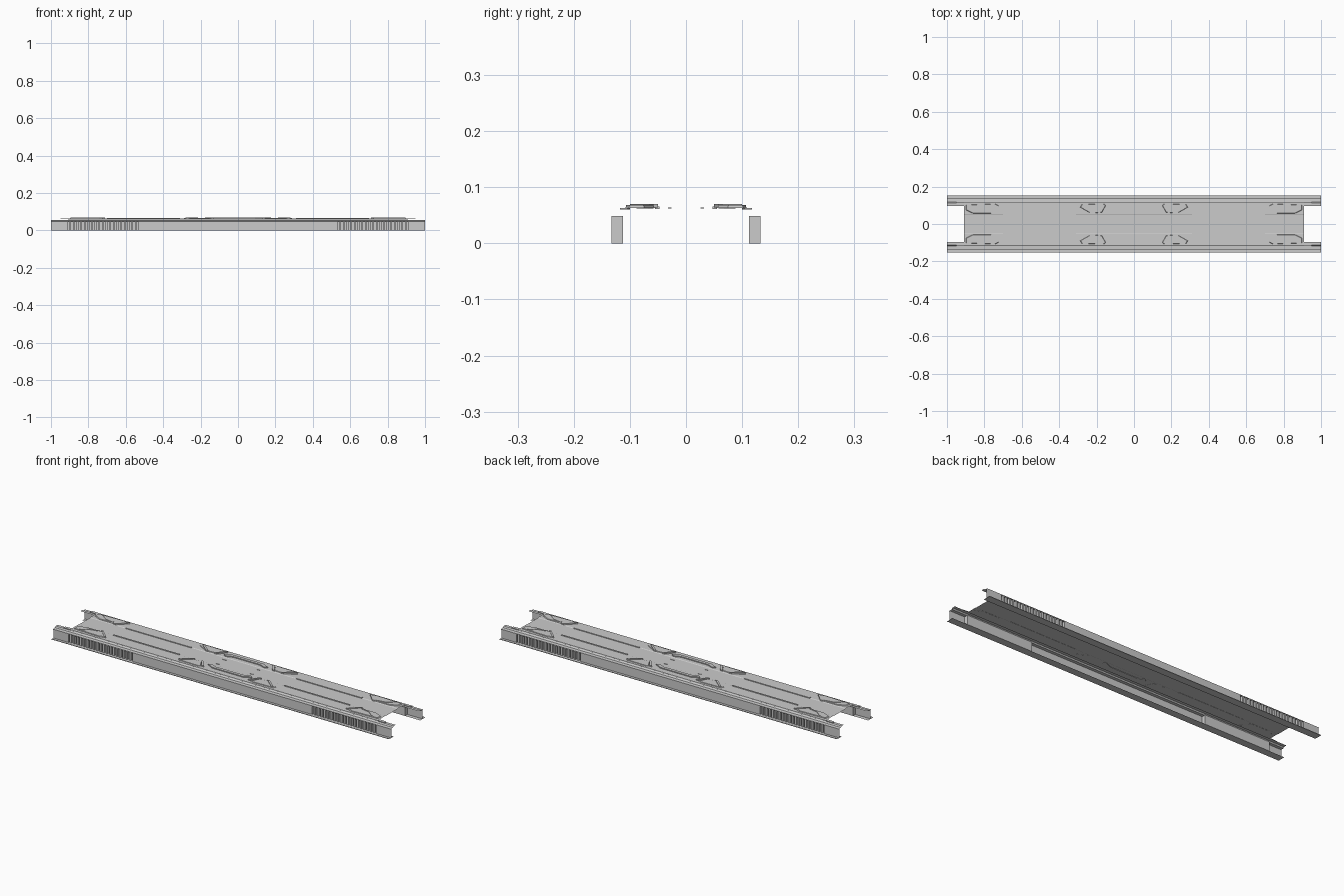
import bpy, bmesh

if "Cube" in bpy.data.objects:
    bpy.data.objects.remove(bpy.data.objects["Cube"])

SIGNS = [(1, 1), (-1, 1), (1, -1), (-1, -1)]


def finish(name, bm):
    bmesh.ops.remove_doubles(bm, verts=bm.verts, dist=1e-5)
    bmesh.ops.recalc_face_normals(bm, faces=bm.faces)
    me = bpy.data.meshes.new(name)
    bm.to_mesh(me)
    bm.free()
    ob = bpy.data.objects.new(name, me)
    bpy.context.collection.objects.link(ob)
    return ob


def prism(bm, outline, z0, z1, sx=1, sy=1, inset=0.0):
    """Closed prism from an xy outline, top optionally shrunk to its centre."""
    cx = sum(p[0] for p in outline) / len(outline)
    cy = sum(p[1] for p in outline) / len(outline)
    k = 1 - inset
    lo = [bm.verts.new((sx * x, sy * y, z0)) for x, y in outline]
    hi = [bm.verts.new((sx * (cx + (x - cx) * k), sy * (cy + (y - cy) * k), z1))
          for x, y in outline]
    n = len(outline)
    bm.faces.new(lo)
    bm.faces.new(hi)
    for i in range(n):
        j = (i + 1) % n
        bm.faces.new((lo[i], lo[j], hi[j], hi[i]))


def extrude_x(bm, profile, half, sy=1):
    """Thin sheet: a yz profile swept from -half to half along x."""
    a = [bm.verts.new((-half, sy * y, z)) for y, z in profile]
    b = [bm.verts.new((half, sy * y, z)) for y, z in profile]
    for i in range(len(profile) - 1):
        bm.faces.new((a[i], a[i + 1], b[i + 1], b[i]))


def rect(x0, x1, y0, y1):
    return [(x0, y0), (x1, y0), (x1, y1), (x0, y1)]


def four_way(name, parts, z0, z1, inset=0.0):
    bm = bmesh.new()
    for outline in parts:
        for sx, sy in SIGNS:
            prism(bm, outline, z0, z1, sx, sy, inset)
    return finish(name, bm)


OUT, IN, TOP = 0.133, 0.112, 0.049

# side walls with recessed grille pockets
wall_path = [(-1, OUT), (-.91, OUT), (-.91, IN), (-.525, IN), (-.525, OUT),
             (.525, OUT), (.525, IN), (.91, IN), (.91, OUT), (1, OUT)]
bm = bmesh.new()
for sy in (1, -1):
    lo = [bm.verts.new((x, sy * y, 0)) for x, y in wall_path]
    hi = [bm.verts.new((x, sy * y, TOP)) for x, y in wall_path]
    for i in range(len(lo) - 1):
        bm.faces.new((lo[i], lo[i + 1], hi[i + 1], hi[i]))
finish("side_walls", bm)

# bottom and top flanges of the rails
bm = bmesh.new()
for sy in (1, -1):
    extrude_x(bm, [(IN, 0), (.152, 0), (.152, .003)], 1, sy)
    extrude_x(bm, [(.137, .046), (.137, TOP), (.118, TOP + .001), (.113, .056), (.096, .056)], 1, sy)
finish("rail_flanges", bm)

# grille fins
fins = []
for i in range(20):
    x = .917 - .0195 * (i + 1)
    fins.append(rect(x - .005, x + .005, IN, OUT))
four_way("grille_fins", fins, 0.001, TOP - .001)

# deck sheet with shallow central channel
half = [(.118, .059), (.117, .063), (.112, .064), (.052, .064), (.048, .062)]
bm = bmesh.new()
extrude_x(bm, half + [(-y, z) for y, z in reversed(half)], .91)
finish("deck_sheet", bm)

# deck side tongues running past the deck ends
four_way("deck_tongues", [[(.91, .1), (.95, .104), (.95, .118), (.91, .118)]], .060, .063)

# long raised strips beside the channel
four_way("deck_strips", [rect(.31, .7, .047, .055)], .061, .066)

# corner pods and their slanted ribs
four_way("corner_pods", [[(.72, .098), (.76, .056), (.86, .056), (.9, .075), (.9, .102), (.74, .108)]],
         .063, .068, .06)
four_way("corner_ribs", [
    [(.71, .1), (.76, .05), (.772, .05), (.722, .1)],
    [(.78, .058), (.83, .066), (.87, .1), (.86, .1), (.825, .072), (.78, .064)],
], .064, .0705)

# inner pods flanking the centre
four_way("inner_pods", [[(.15, .1), (.17, .062), (.23, .056), (.29, .09), (.28, .105), (.16, .108)]],
         .063, .067, .06)
four_way("inner_ribs", [
    [(.13, .1), (.165, .055), (.177, .055), (.145, .1)],
    [(.215, .056), (.23, .056), (.28, .1), (.265, .1)],
], .064, .0705)

# six-sided centre frame
bm = bmesh.new()
for sy in (1, -1):
    prism(bm, [(-.13, .068), (-.09, .088), (.09, .088), (.13, .068), (.115, .058),
               (.08, .072), (-.08, .072), (-.115, .058)], .062, .069, 1, sy)
finish("centre_frame", bm)

# small studs in the channel
four_way("channel_studs", [rect(.09, .11, .026, .032)], .062, .064)
